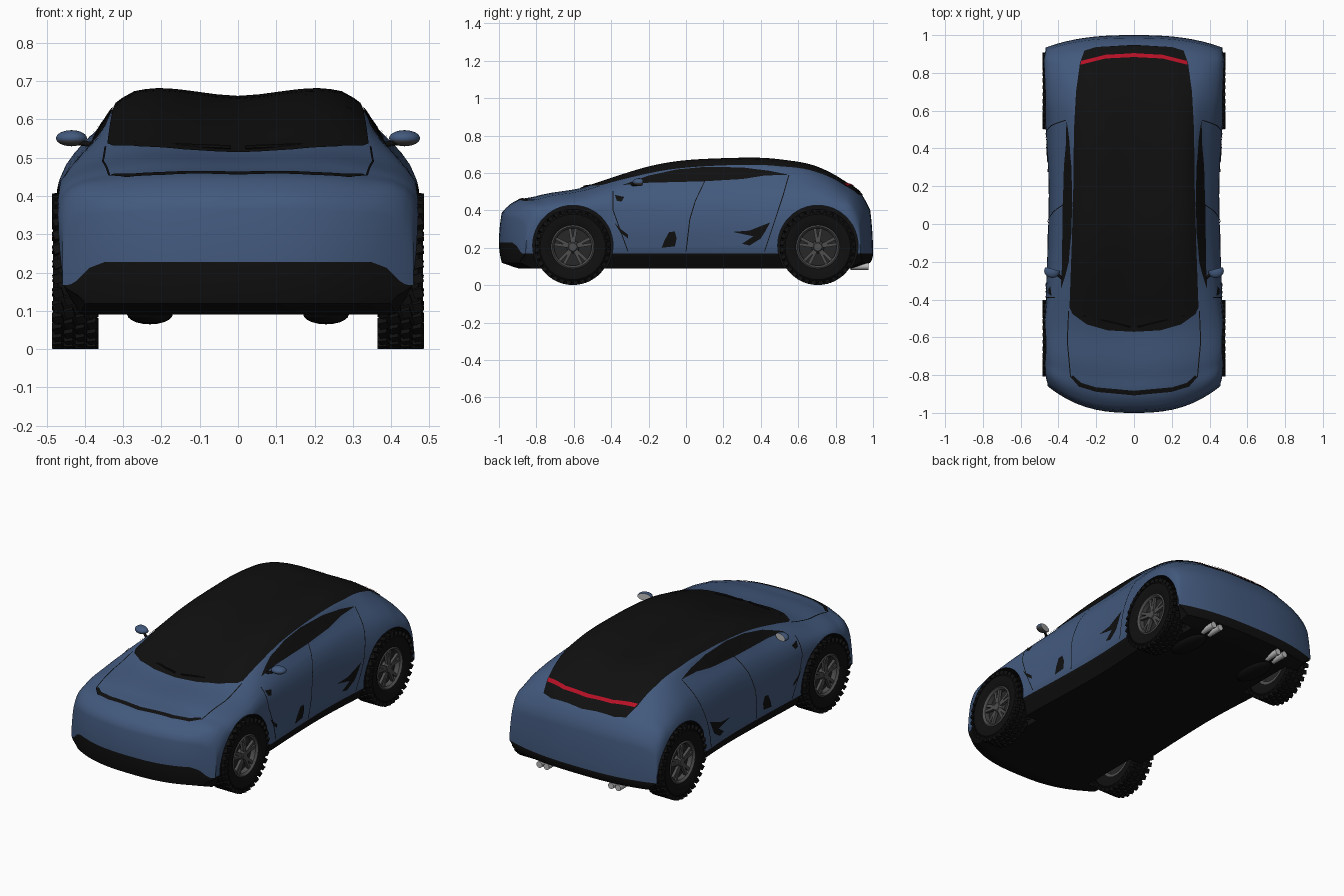
import bpy, bmesh, math
from mathutils import Vector, Matrix
from mathutils.bvhtree import BVHTree

if "Cube" in bpy.data.objects:
    bpy.data.objects.remove(bpy.data.objects["Cube"])


def material(name, r, g, b):
    m = bpy.data.materials.new(name)
    m.use_nodes = True
    m.diffuse_color = (r, g, b, 1)
    m.node_tree.nodes["Principled BSDF"].inputs["Base Color"].default_value = (r, g, b, 1)
    return m


BLUE = material("blue_paint", .055, .1, .205)
BLACK = material("black_trim", .005, .005, .005)
RED = material("red_lamp", .45, .005, .018)
GREY = material("grey_rim", .075, .075, .075)
DARK = material("dark_metal", .02, .02, .02)
SILVER = material("silver", .5, .5, .5)


def finish(name, bm, mats, angle=None):
    mesh = bpy.data.meshes.new(name)
    bm.to_mesh(mesh)
    bm.free()
    ob = bpy.data.objects.new(name, mesh)
    bpy.context.collection.objects.link(ob)
    for m in mats:
        mesh.materials.append(m)
    if angle:
        smooth(ob, angle)
    return ob


def smooth(ob, angle):
    bpy.ops.object.select_all(action='DESELECT')
    ob.select_set(True)
    bpy.context.view_layer.objects.active = ob
    bpy.ops.object.shade_smooth_by_angle(angle=math.radians(angle))


def clamp(v):
    return max(0, min(1, v))


def spline(ts, vs, t):
    """Smooth curve through vectors vs at parameters ts."""
    n = len(ts)
    i = next((k for k in range(n - 2) if t < ts[k + 1]), n - 2)

    def slope(k):
        a, b = max(k - 1, 0), min(k + 1, n - 1)
        if a == k or b == k:
            return (vs[b] - vs[a]) / (ts[b] - ts[a])
        h, g = ts[k] - ts[a], ts[b] - ts[k]
        return ((vs[k] - vs[a]) / h * g + (vs[b] - vs[k]) / g * h) / (h + g)
    h = ts[i + 1] - ts[i]
    u = (t - ts[i]) / h
    s = u * u * (3 - 2 * u)
    return (vs[i] * (1 - s) + vs[i + 1] * s + slope(i) * (h * u * (1 - u) ** 2)
            - slope(i + 1) * (h * u * u * (1 - u)))


# Body stations: y, waist x, shoulder x z, glass base x z, roof edge x z, top z
STATIONS = [
    (-1, .455, .45, .31, .42, .345, .30, .365, .37),
    (-.95, .465, .455, .36, .43, .39, .32, .41, .425),
    (-.8, .47, .46, .41, .43, .435, .34, .46, .475),
    (-.55, .47, .462, .44, .42, .475, .34, .505, .515),
    (-.35, .465, .44, .47, .385, .53, .335, .56, .575),
    (-.1, .455, .42, .49, .375, .55, .325, .615, .635),
    (.2, .45, .415, .5, .37, .56, .315, .642, .655),
    (.5, .465, .425, .5, .365, .575, .31, .638, .652),
    (.7, .48, .45, .48, .385, .55, .3, .605, .625),
    (.85, .48, .46, .44, .39, .5, .285, .535, .55),
    (.95, .475, .455, .4, .39, .43, .27, .455, .47),
    (1, .465, .45, .32, .4, .35, .27, .365, .37)]
KEYS = [r[0] for r in STATIONS]
ROWS = [Vector(r[1:]) for r in STATIONS]
HALF = 20                                   # rows below and above the sill line
UPPER_STEPS = (4, 4, 3, 3, 6)
SILL = .168


def section(t):
    xw, xh, zh, xg, zg, xr, zr, zt = spline(KEYS, ROWS, t)
    zb = .09 + .035 * clamp((abs(t) - .9) / .1)
    xs = xw - .01
    low = [Vector((0, zb)), Vector((xs - .05, zb)), Vector((xs, SILL))]
    pts = [low[0].lerp(low[1], k / 16) for k in range(16)]
    pts += [low[1].lerp(low[2], k / 4) for k in range(4)]
    up = [low[2], Vector((xw, .08 + .55 * zh)), Vector((xh, zh)), Vector((xg, zg)),
          Vector((xr, zr)), Vector((0, zt)), Vector((-xr, zr))]
    d = [0]
    for a, b in zip(up, up[1:]):
        d.append(d[-1] + (b - a).length)
    for k, n in enumerate(UPPER_STEPS):
        pts += [spline(d, up, d[k] + (d[k + 1] - d[k]) * j / n) for j in range(n)]
    return pts + [up[5]]


def bend(x, t):
    """Round the nose and tail in plan."""
    w = clamp((abs(t) - .4) / .6) ** 2 * min(1, abs(x) / .47) ** 2.6
    return t + w * (.16 if t < 0 else -.07)


def ring(t, s=0):
    """One body ring; s folds an end ring shut along the bumper line."""
    pts = section(t)
    out = []
    for i, p in enumerate(pts):
        x = p.x
        if i < HALF:
            x += (pts[2 * HALF - i].x - x) * s
        c = clamp((abs(x) - .36) / .085)
        seam = SILL + (.06 * (1 - c * c * (3 - 2 * c)) if t < 0 else 0)
        bulge = math.copysign(.015 * (1 - (1 - s) ** 2), t)
        out.append(Vector((x, bend(x, t) + bulge, p.y + (seam - p.y) * s)))
    return out + [Vector((-p.x, p.y, p.z)) for p in out[-2:0:-1]]


END, CAP = .985, 7
rings = [ring(-END, 1 - k / CAP) for k in range(CAP)]
rings += [ring(-END + 2 * END * k / 90) for k in range(91)]
rings += [ring(END, (k + 1) / CAP) for k in range(CAP)]
bm = bmesh.new()
loops = [[bm.verts.new(p) for p in r] for r in rings]
N = len(loops[0])
for a, b in zip(loops, loops[1:]):
    for i in range(N):
        j = (i + 1) % N
        f = bm.faces.new((a[i], a[j], b[j], b[i]))
        f.material_index = int(min(i, N - 1 - i) < HALF)
bmesh.ops.remove_doubles(bm, verts=bm.verts, dist=.0001)
bmesh.ops.recalc_face_normals(bm, faces=bm.faces)
SURFACE = BVHTree.FromBMesh(bm)
body = finish("body", bm, [BLUE, BLACK])

# Wheel arches
WHEELS = [("front", -.605), ("rear", .705)]
for end, y in WHEELS:
    for s in (1, -1):
        bm = bmesh.new()
        m = Matrix.Translation((s * .48, y, .212)) @ Matrix.Rotation(math.pi / 2, 4, 'Y')
        bmesh.ops.create_cone(bm, cap_ends=True, segments=48, radius1=.215, radius2=.215,
                              depth=.3, matrix=m)
        cutter = finish("arch_cutter", bm, [BLACK])
        cutter.hide_render = True
        bpy.context.view_layer.objects.active = body
        mod = body.modifiers.new("arch", 'BOOLEAN')
        mod.operation, mod.solver, mod.object = 'DIFFERENCE', 'EXACT', cutter
        mod.material_mode = 'TRANSFER'
        bpy.ops.object.modifier_apply(modifier=mod.name)
        bpy.data.objects.remove(cutter)
smooth(body, 35)


def plate(name, outline, mat, side=0, lift=.004):
    """Lay an outline on the body: side 0 from above (x, y), else from +-x (y, z)."""
    bm = bmesh.new()
    f = bm.faces.new([bm.verts.new((u, v, 0)) for u, v in outline])
    bmesh.ops.triangulate(bm, faces=[f])
    for axis in ((1, 0, 0), (0, 1, 0)):
        for k in range(-34, 35):
            bmesh.ops.bisect_plane(bm, geom=bm.verts[:] + bm.edges[:] + bm.faces[:],
                                   plane_co=Vector(axis) * k * .03, plane_no=axis)
    ray = Vector((-side, 0, 0)) if side else Vector((0, 0, -1))
    for v in bm.verts:
        start = Vector((side * 2, v.co.x, v.co.y)) if side else Vector((v.co.x, v.co.y, 2))
        hit, normal = SURFACE.ray_cast(start, ray)[:2]
        if hit is None:
            hit, normal = SURFACE.find_nearest(start + ray * 1.5)[:2]
        v.co = hit + normal * (lift if normal.dot(ray) < 0 else -lift)
    bm.normal_update()
    bmesh.ops.reverse_faces(bm, faces=[f for f in bm.faces if f.normal.dot(ray) > 0])
    return finish(name, bm, [mat], 40)


def both(half):
    return half + [(-x, y) for x, y in reversed(half) if x > 0]


def strip(line, w=.0025):
    return [(u - w, v) for u, v in line] + [(u + w, v) for u, v in reversed(line)]


# Windscreen, roof and rear glass, nose slot, tail lamp
plate("glass_roof", both([(0, -.57), (.14, -.562), (.25, -.53), (.325, -.475), (.34, -.44),
                          (.326, -.1), (.318, .2), (.315, .5), (.305, .7), (.285, .85),
                          (.262, .915), (.2, .934), (0, .945)]), BLACK)
plate("nose_slot", both([(0, -.906), (.2, -.887), (.29, -.86), (.335, -.81), (.322, -.8),
                         (.28, -.84), (.2, -.864), (0, -.882)]), BLACK)
plate("tail_lamp", both([(0, .9), (.15, .892), (.277, .86), (.283, .838), (.15, .872),
                         (0, .88)]), RED, lift=.008)

# Side windows, vents and panel gaps
SIDE_PLATES = {
    "side_window": [(-.34, .532), (-.2, .545), (.1, .553), (.3, .565), (.42, .584), (.55, .588),
                    (.44, .61), (.3, .627), (.1, .63), (-.05, .616), (-.2, .583)],
    "rear_vent": [(.25, .285), (.34, .292), (.45, .335), (.425, .29), (.4, .25), (.34, .212),
                  (.3, .222), (.36, .262), (.31, .272)],
    "door_vent": [(-.13, .2), (-.06, .208), (-.05, .25), (-.06, .287), (-.09, .284), (-.115, .24)],
    "upper_fender_vent": [(-.38, .48), (-.33, .47), (-.345, .445), (-.37, .45)],
    "lower_fender_vent": [(-.38, .33), (-.35, .3), (-.31, .27), (-.31, .25), (-.35, .28)],
    "front_door_gap": strip([(-.39, .5), (-.39, .4), (-.35, .29), (-.31, .18)]),
    "middle_door_gap": strip([(.1, .553), (.05, .45), (.02, .35), (0, .18)]),
    "rear_door_gap": strip([(.55, .586), (.52, .48), (.46, .3), (.42, .18)])}
for label, s in (("left", 1), ("right", -1)):
    for name, outline in SIDE_PLATES.items():
        plate(f"{name}_{label}", outline, BLACK, s)
    plate("bonnet_gap_" + label, strip([(s * .335, -.81), (s * .352, -.62), (s * .345, -.46)]), BLACK)


def rod(name, a, b, r, mat, segments=12):
    a, b = Vector(a), Vector(b)
    m = Matrix.Translation((a + b) / 2) @ (b - a).to_track_quat('Z', 'Y').to_matrix().to_4x4()
    bm = bmesh.new()
    bmesh.ops.create_cone(bm, cap_ends=True, segments=segments, radius1=r, radius2=r,
                          depth=(b - a).length, matrix=m)
    return finish(name, bm, [mat], 40)


def lathe(bm, profile, segments):
    vs = [bm.verts.new((x, 0, r)) for x, r in profile]
    es = [bm.edges.new(p) for p in zip(vs, vs[1:])]
    bmesh.ops.spin(bm, geom=vs + es, axis=(1, 0, 0), cent=(0, 0, 0), angle=math.tau, steps=segments)
    bmesh.ops.remove_doubles(bm, verts=bm.verts, dist=.0001)
    bmesh.ops.recalc_face_normals(bm, faces=bm.faces)


def box(bm, angle, offset, size, twist=0):
    m = (Matrix.Rotation(angle, 4, 'X') @ Matrix.Translation(offset)
         @ Matrix.Rotation(twist, 4, 'Z') @ Matrix.Diagonal((*size, 1)))
    bmesh.ops.create_cube(bm, size=1, matrix=m)


# Wheels: knobbly tyre, split-spoke rim, brake disc
for end, y in WHEELS:
    for label, s in (("left", 1), ("right", -1)):
        tyre, rim = bmesh.new(), bmesh.new()
        lathe(tyre, [(-.045, .112), (-.058, .14), (-.058, .175), (-.045, .192), (.045, .192),
                     (.058, .175), (.058, .14), (.045, .112)], 32)
        for k in range(32):
            for row, x in enumerate((-.045, -.015, .015, .045)):
                box(tyre, math.tau * (k + row % 2 / 2) / 32, (x, 0, .192), (.025, .024, .022), .3)
        lathe(rim, [(-.045, .1), (-.047, .118), (.047, .118), (.052, .11), (.04, .1), (-.045, .1)], 24)
        lathe(rim, [(.045, 0), (.045, .022), (.03, .034), (-.03, .034), (-.03, 0)], 12)
        for k in range(5):
            for side in (-1, 1):
                box(rim, math.tau * k / 5 + side * .16, (.033, 0, .065), (.016, .016, .085))
        disc = bmesh.new()
        lathe(disc, [(.012, 0), (.012, .1), (-.012, .1), (-.012, 0)], 24)
        parts = (("tyre", tyre, BLACK), ("rim", rim, GREY), ("brake_disc", disc, DARK))
        for name, bm, mat in parts:
            ob = finish(f"{name}_{end}_{label}", bm, [mat], 30)
            ob.location = (s * .425, y, .204)
            ob.rotation_euler.z = 0 if s > 0 else math.pi

# Door mirrors, exhausts, silencers, wipers
for label, s in (("left", 1), ("right", -1)):
    bm = bmesh.new()
    m = Matrix.Translation((s * .435, -.25, .551)) @ Matrix.Rotation(s * .25, 4, 'Z')
    bmesh.ops.create_uvsphere(bm, u_segments=20, v_segments=12, radius=1,
                              matrix=m @ Matrix.Diagonal((.041, .035, .021, 1)))
    bmesh.ops.bisect_plane(bm, geom=bm.verts[:] + bm.edges[:] + bm.faces[:], clear_outer=True,
                           plane_co=m @ Vector((0, .012, 0)), plane_no=m.to_3x3() @ Vector((0, 1, 0)))
    rim_edges = [e for e in bm.edges if e.is_boundary]
    glass = set(bmesh.ops.contextual_create(bm, geom=rim_edges)["faces"])
    for f in bm.faces:
        f.material_index = 2 if f in glass else int(f.calc_center_median().z < .546)
    finish("mirror_" + label, bm, [BLUE, GREY, SILVER], 40)
    rod("mirror_stalk_" + label, (s * .365, -.3, .532), (s * .42, -.255, .54), .007, BLACK)
    for place, x in (("inner", .205), ("outer", .25)):
        rod(f"exhaust_{place}_{label}", (s * x, .88, .1), (s * x, .975, .1), .018, SILVER)
    bm = bmesh.new()
    bmesh.ops.create_uvsphere(bm, u_segments=16, v_segments=10, radius=1,
                              matrix=Matrix.Translation((s * .23, .74, .092))
                              @ Matrix.Diagonal((.06, .13, .027, 1)))
    finish("silencer_" + label, bm, [BLACK], 40)
    rod("wiper_" + label, (s * .02, -.545, .528), (s * .27, -.485, .537), .005, BLACK, 6)
